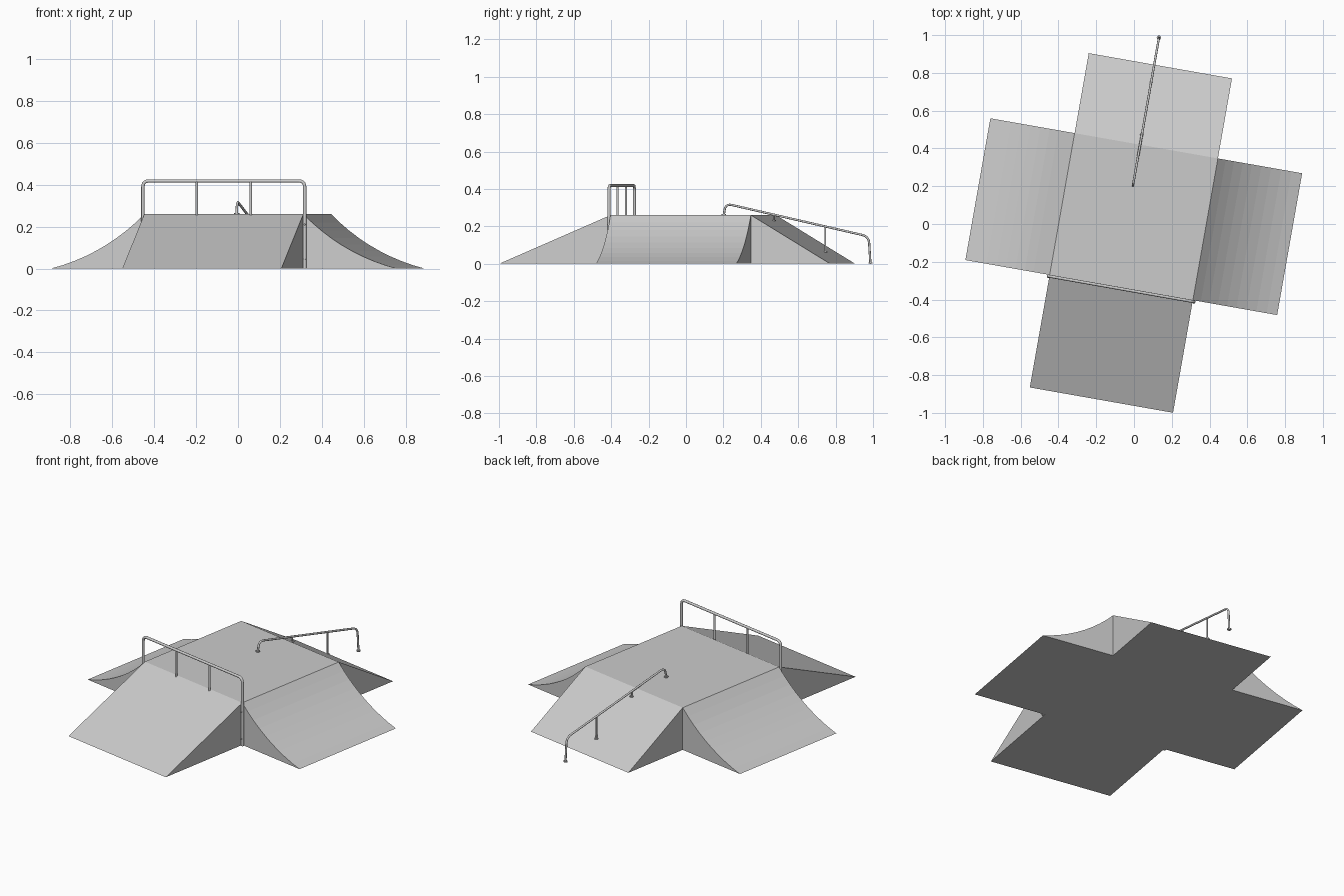
import bpy, bmesh, math
from mathutils import Matrix, Vector

if "Cube" in bpy.data.objects:
    bpy.data.objects.remove(bpy.data.objects["Cube"])

# whole park is turned 10 degrees; parts are laid out in local u, v, z
TURN = Matrix.Rotation(math.radians(-10), 4, 'Z')
U0, U1, V0, V1, H = -0.393, 0.377, -0.343, 0.419, 0.26   # deck bounds
RUN, FRONT, BACK = 0.453, -0.948, 0.849                  # ramp reaches


def finish(bm, name, smooth=False):
    bmesh.ops.recalc_face_normals(bm, faces=bm.faces)
    bm.transform(TURN)
    me = bpy.data.meshes.new(name)
    bm.to_mesh(me)
    bm.free()
    ob = bpy.data.objects.new(name, me)
    bpy.context.collection.objects.link(ob)
    return ob


def prism(name, profile, offset):
    """Closed profile swept along a straight offset."""
    bm = bmesh.new()
    face = bm.faces.new([bm.verts.new(p) for p in profile])
    ext = bmesh.ops.extrude_face_region(bm, geom=[face], use_keep_orig=True)
    moved = [g for g in ext["geom"] if isinstance(g, bmesh.types.BMVert)]
    bmesh.ops.translate(bm, verts=moved, vec=offset)
    return finish(bm, name)


def tube(name, points, radius, bend=0.0):
    """Round pipe through points, with filleted corners."""
    pts = [Vector(p) for p in points]
    path = [pts[0]]
    for a, b, c in zip(pts, pts[1:], pts[2:]):
        s, e = b + (a - b).normalized() * bend, b + (c - b).normalized() * bend
        for i in range(6):
            t = i / 5
            path.append(s * (1 - t) ** 2 + b * 2 * t * (1 - t) + e * t ** 2)
    path.append(pts[-1])
    cu = bpy.data.curves.new(name, 'CURVE')
    cu.dimensions = '3D'
    cu.bevel_depth, cu.bevel_resolution, cu.use_fill_caps = radius, 3, True
    sp = cu.splines.new('POLY')
    sp.points.add(len(path) - 1)
    for q, p in zip(sp.points, path):
        q.co = (*(TURN @ p), 1)
    ob = bpy.data.objects.new(name, cu)
    bpy.context.collection.objects.link(ob)
    bpy.ops.object.select_all(action='DESELECT')
    ob.select_set(True)
    bpy.context.view_layer.objects.active = ob
    bpy.ops.object.convert(target='MESH')
    bpy.ops.object.shade_smooth_by_angle(angle=math.radians(40))


# deck
prism("deck", [(U0, V0, 0), (U1, V0, 0), (U1, V1, 0), (U0, V1, 0)], (0, 0, H))

# straight banks front and back
for name, edge, end in (("front_bank", V0, FRONT), ("back_bank", V1, BACK)):
    prism(name, [(U0, edge, 0), (U0, end, 0), (U0, edge, H)], (U1 - U0, 0, 0))

# curved transitions left and right (arc from 14 to 45.5 degrees of slope)
a0, a1, n = math.radians(14), math.radians(45.5), 9
arc = [(math.sin(a0 + (a1 - a0) * i / n) - math.sin(a0),
        math.cos(a0) - math.cos(a0 + (a1 - a0) * i / n)) for i in range(n + 1)]
sx, sz = RUN / arc[-1][0], H / arc[-1][1]
for name, edge, side in (("left_transition", U0, -1), ("right_transition", U1, 1)):
    prof = [(edge + side * (RUN - x * sx), V0, z * sz) for x, z in arc]
    prism(name, prof + [(edge, V0, 0)], (0, V1 - V0, 0))

# safety rail along the front of the deck, end posts run down to the ground
r, vr, top = 0.008, V0 - 0.007, 0.418
ul, ur = U0 - 0.006, U1 + 0.008
tube("safety_rail", [(ul, vr, 0), (ul, vr, top), (ur, vr, top), (ur, vr, 0)], r, 0.03)
for i in (1, 2):
    u = ul + (ur - ul) * i / 3
    tube(f"safety_rail_post_{i}", [(u, vr, 0.25), (u, vr, top)], 0.006)
# bolts holding the end posts
for side, u in (("left", ul), ("right", ur)):
    for i, z in enumerate((0.045, 0.21)):
        tube(f"{side}_post_bolt_{i}", [(u, vr - 0.011, z), (u, V0, z)], 0.004)

# sloped grind rail down the back bank
ug = -0.041
tube("grind_rail", [(ug, 0.198, H), (ug, 0.207, 0.322), (ug, 0.985, 0.146), (ug, 0.994, 0)],
     0.006, 0.036)
feet = [(0.198, H), (0.994, 0)]
for i, v in enumerate((0.47, 0.749)):
    z = H * (BACK - v) / (BACK - V1)
    tube(f"grind_rail_post_{i}", [(ug, v, z), (ug, v, 0.322 - (v - 0.207) * 0.226)], 0.005)
    feet.append((v, z))
for i, (v, z) in enumerate(feet):
    tube(f"grind_rail_foot_{i}", [(ug, v, z), (ug, v, z + 0.006)], 0.012)
